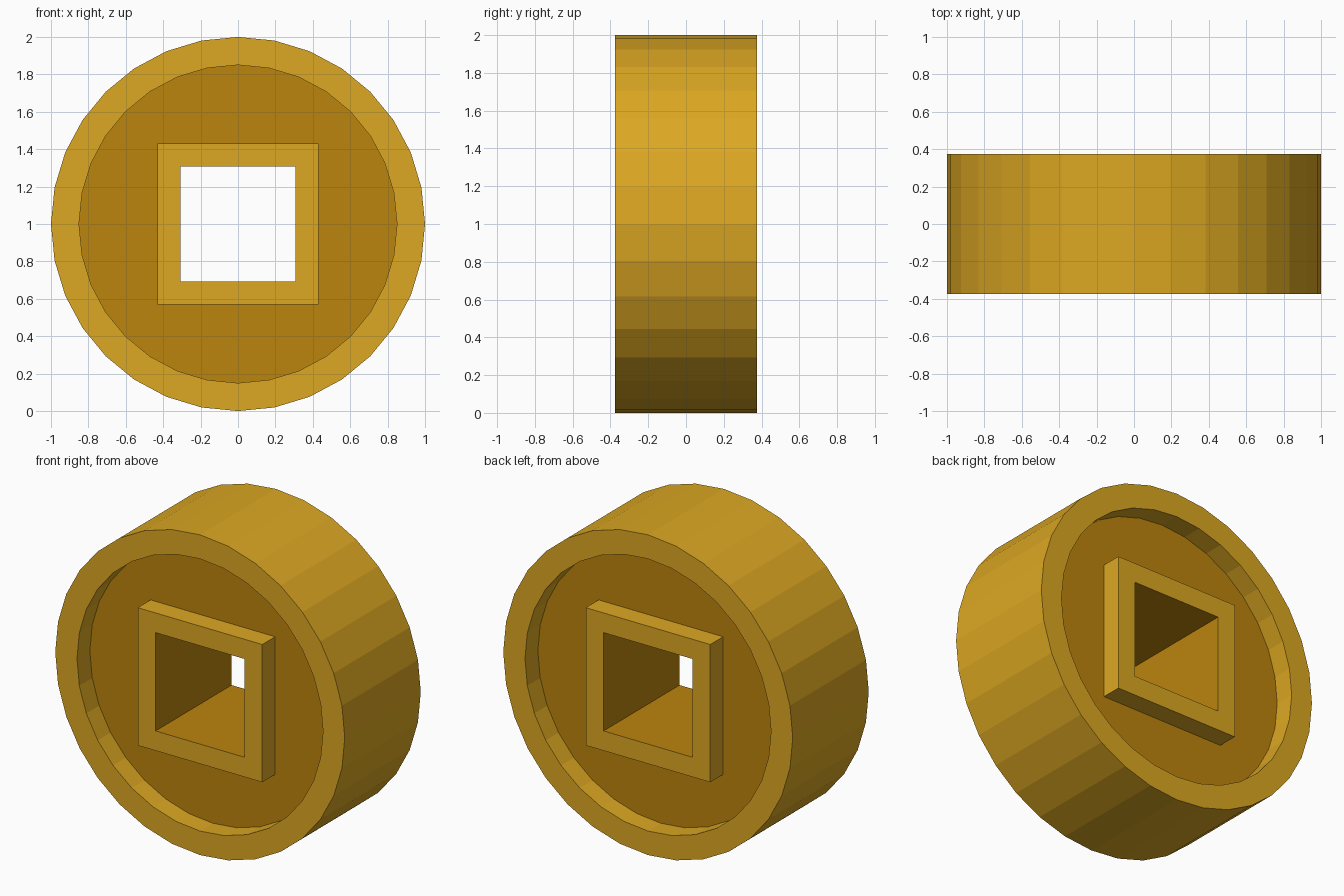
import bpy, bmesh
from math import sin, cos, pi

if "Cube" in bpy.data.objects:
    bpy.data.objects.remove(bpy.data.objects["Cube"])

HALF, FLOOR = 0.375, 0.248       # half thickness, half thickness at the recess
R_OUT, R_IN = 1.0, 0.85          # rim radii
S_OUT, S_IN = 0.43, 0.307        # square collar half widths


def material(name, rgb):
    m = bpy.data.materials.new(name)
    m.diffuse_color = (*rgb, 1)
    m.use_nodes = True
    m.node_tree.nodes["Principled BSDF"].inputs["Base Color"].default_value = m.diffuse_color
    return m


bm = bmesh.new()


def circle(r, y):
    return [bm.verts.new((r * cos(2 * pi * i / 32), y, 1 + r * sin(2 * pi * i / 32))) for i in range(32)]


def square(s, y):
    return [bm.verts.new((x * s, y, 1 + z * s)) for x, z in ((1, 1), (-1, 1), (-1, -1), (1, -1))]


def bridge(a, b, mat=0):
    n = len(a)
    for i in range(n):
        j = (i + 1) % n
        bm.faces.new((a[i], a[j], b[j], b[i])).material_index = mat


outer, hole = [], []
for side in (-1, 1):
    # rim face and recess wall
    rim = circle(R_OUT, side * HALF)
    lip = circle(R_IN, side * HALF)
    foot = circle(R_IN, side * FLOOR)
    bridge(rim, lip)
    bridge(lip, foot)
    # square collar around the hole
    base = square(S_OUT, side * FLOOR)
    top = square(S_OUT, side * HALF)
    inner = square(S_IN, side * HALF)
    bridge(base, top)
    bridge(top, inner)
    # recessed floor: each collar side fans out to its quarter of the circle
    for k in range(4):
        a, b = base[k], base[(k + 1) % 4]
        start = 4 + 8 * k
        for i in range(start, start + 8):
            corner = a if i < start + 4 else b
            bm.faces.new((corner, foot[i % 32], foot[(i + 1) % 32])).material_index = 1
        bm.faces.new((a, foot[(start + 4) % 32], b)).material_index = 1
    outer.append(rim)
    hole.append(inner)

# outer edge and through hole
bridge(*outer)
bridge(*hole, mat=1)
bmesh.ops.recalc_face_normals(bm, faces=bm.faces[:])

mesh = bpy.data.meshes.new("coin")
bm.to_mesh(mesh)
bm.free()
mesh.materials.append(material("gold", (0.72, 0.39, 0.016)))
mesh.materials.append(material("dark_gold", (0.50, 0.23, 0.004)))
bpy.context.collection.objects.link(bpy.data.objects.new("coin", mesh))
